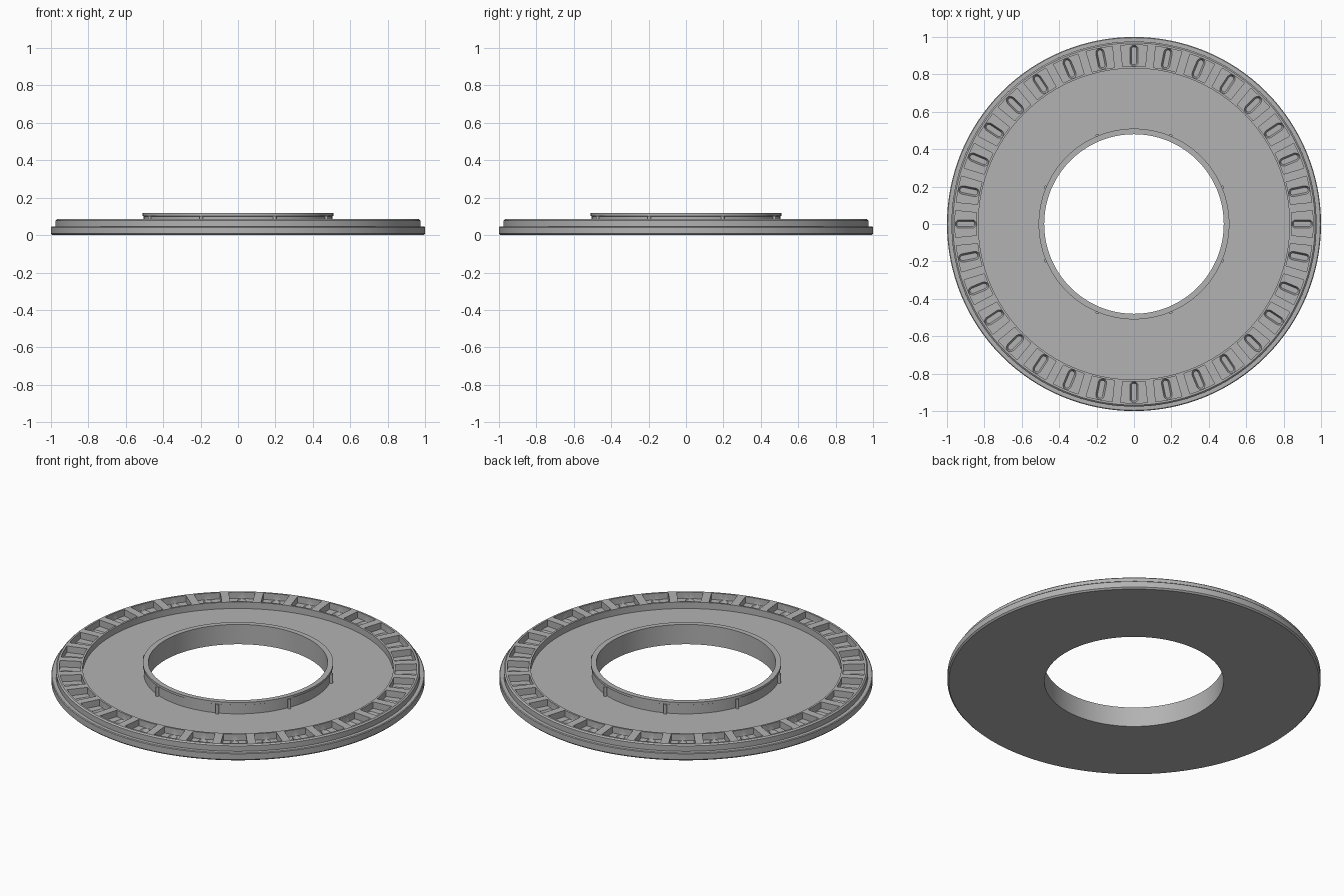
import bpy, bmesh, math

if "Cube" in bpy.data.objects:
    bpy.data.objects.remove(bpy.data.objects["Cube"])

COUNT = 32          # pockets around the rim
SEG = 128           # sides of the round parts
FLOOR = 0.047       # height of the plate surface

grey = bpy.data.materials.new("mid_grey")
grey.diffuse_color = (0.45, 0.45, 0.45, 1)
grey.use_nodes = True
grey.node_tree.nodes["Principled BSDF"].inputs["Base Color"].default_value = grey.diffuse_color


def make_object(name, bm):
    bmesh.ops.recalc_face_normals(bm, faces=bm.faces)
    mesh = bpy.data.meshes.new(name)
    bm.to_mesh(mesh)
    bm.free()
    mesh.materials.append(grey)
    obj = bpy.data.objects.new(name, mesh)
    bpy.context.collection.objects.link(obj)
    return obj


def lathe(name, profile):
    """Closed (radius, z) profile turned around the z axis."""
    bm = bmesh.new()
    rings = []
    for i in range(SEG):
        a = 2 * math.pi * i / SEG
        rings.append([bm.verts.new((r * math.cos(a), r * math.sin(a), z)) for r, z in profile])
    n = len(profile)
    for i in range(SEG):
        p, q = rings[i], rings[(i + 1) % SEG]
        for j in range(n):
            k = (j + 1) % n
            bm.faces.new((p[j], q[j], q[k], p[k]))
    return make_object(name, bm)


def prism(bm, bottom, top, z0, z1):
    """Solid between two outlines with the same number of points."""
    lo = [bm.verts.new((x, y, z0)) for x, y in bottom]
    hi = [bm.verts.new((x, y, z1)) for x, y in top]
    n = len(lo)
    bm.faces.new(lo[::-1])
    bm.faces.new(hi)
    for i in range(n):
        j = (i + 1) % n
        bm.faces.new((lo[i], lo[j], hi[j], hi[i]))


def turn(points, a):
    c, s = math.cos(a), math.sin(a)
    return [(x * c - y * s, x * s + y * c) for x, y in points]


def pocket_outline(r0, r1, rib):
    """Sector that leaves a parallel-sided rib to its neighbour."""
    pts = []
    for r, order in ((r0, (-1, -0.5, 0, 0.5, 1)), (r1, (1, 0.5, 0, -0.5, -1))):
        half = math.pi / COUNT - math.asin(rib / 2 / r)
        pts += [(r * math.cos(half * t), r * math.sin(half * t)) for t in order]
    return pts[::-1]


def slot_outline(radius, mid=0.9, half_length=0.056, width=0.022):
    """Rounded slot running outwards along x."""
    pts = []
    for side in (0, 1):
        cx = mid + (half_length - width) * (1 if side == 0 else -1)
        for k in range(7):
            a = -math.pi / 2 + math.pi * k / 6 + math.pi * side
            pts.append((cx + radius * math.cos(a), radius * math.sin(a)))
    return pts


def cut(target, cutter):
    mod = target.modifiers.new("cut", 'BOOLEAN')
    mod.operation = 'DIFFERENCE'
    mod.solver = 'EXACT'
    mod.object = cutter
    bpy.context.view_layer.objects.active = target
    bpy.ops.object.modifier_apply(modifier=mod.name)
    bpy.data.objects.remove(cutter)


# Plate with stepped outer rim and raised collar around the hole
plate = lathe("ring_plate", [
    (0.48, 0), (0.992, 0), (1.0, 0.008), (1.0, 0.042), (0.996, 0.046),
    (0.976, 0.046), (0.976, 0.078), (0.968, 0.085), (0.832, 0.085), (0.832, FLOOR),
    (0.504, FLOOR), (0.504, 0.1), (0.51, 0.103), (0.51, 0.117), (0.48, 0.117)])

# Pockets between the ribs, then a tapered slot in each pocket floor
bm = bmesh.new()
for i in range(COUNT):
    p = turn(pocket_outline(0.843, 0.957, 0.045), 2 * math.pi * i / COUNT)
    prism(bm, p, p, FLOOR, 0.12)
cut(plate, make_object("pocket_cutter", bm))

bm = bmesh.new()
for i in range(COUNT):
    a = 2 * math.pi * i / COUNT
    prism(bm, turn(slot_outline(0.014), a), turn(slot_outline(0.024), a), 0.027, FLOOR + 0.003)
cut(plate, make_object("slot_cutter", bm))

# Small pins around the collar
bm = bmesh.new()
for i in range(8):
    a = math.pi / 8 + i * math.pi / 4
    pin = [(0.512 + 0.009 * math.cos(k * math.pi / 6), 0.009 * math.sin(k * math.pi / 6)) for k in range(12)]
    pin = turn(pin, a)
    prism(bm, pin, pin, FLOOR - 0.005, 0.103)
pins = make_object("collar_pins", bm)

# Smooth the round walls, keep the edges crisp
bpy.ops.object.select_all(action='DESELECT')
for obj in (plate, pins):
    obj.select_set(True)
bpy.context.view_layer.objects.active = plate
bpy.ops.object.shade_smooth_by_angle(angle=math.radians(31))
